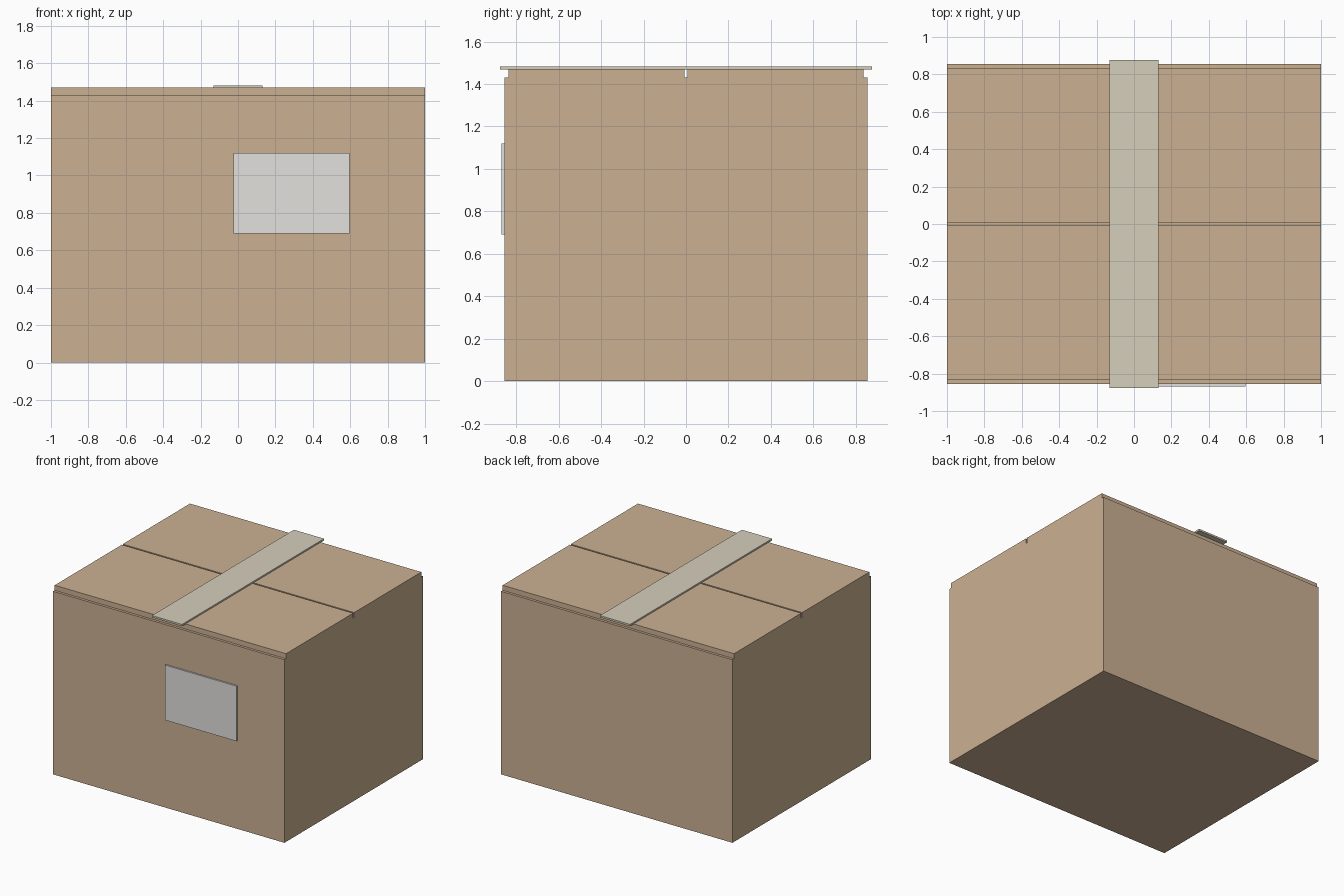
import bpy

if "Cube" in bpy.data.objects:
    bpy.data.objects.remove(bpy.data.objects["Cube"])


def material(name, color):
    m = bpy.data.materials.new(name)
    m.diffuse_color = (*color, 1)
    m.use_nodes = True
    m.node_tree.nodes["Principled BSDF"].inputs["Base Color"].default_value = m.diffuse_color
    return m


def block(name, lo, hi, mat):
    """Axis-aligned box between two corners."""
    bpy.ops.mesh.primitive_cube_add(size=1, location=[(a + b) / 2 for a, b in zip(lo, hi)])
    ob = bpy.context.object
    ob.name = name
    ob.scale = [b - a for a, b in zip(lo, hi)]
    bpy.ops.object.transform_apply(location=False, rotation=False, scale=True)
    ob.data.materials.append(mat)
    return ob


cardboard = material("cardboard", (0.60, 0.44, 0.29))
tape = material("tape", (0.66, 0.62, 0.50))
paper = material("paper", (0.76, 0.75, 0.72))

# Carton body
block("box_body", (-1, -0.855, 0), (1, 0.855, 1.43), cardboard)

# Two lid flaps meeting at a narrow centre gap
block("front_flap", (-1, -0.835, 1.43), (1, -0.006, 1.47), cardboard)
block("back_flap", (-1, 0.006, 1.43), (1, 0.835, 1.47), cardboard)

# Packing tape strip across the flaps
block("tape_strip", (-0.13, -0.877, 1.468), (0.13, 0.877, 1.482), tape)

# Shipping label on the front
block("label", (-0.025, -0.868, 0.69), (0.595, -0.853, 1.12), paper)
